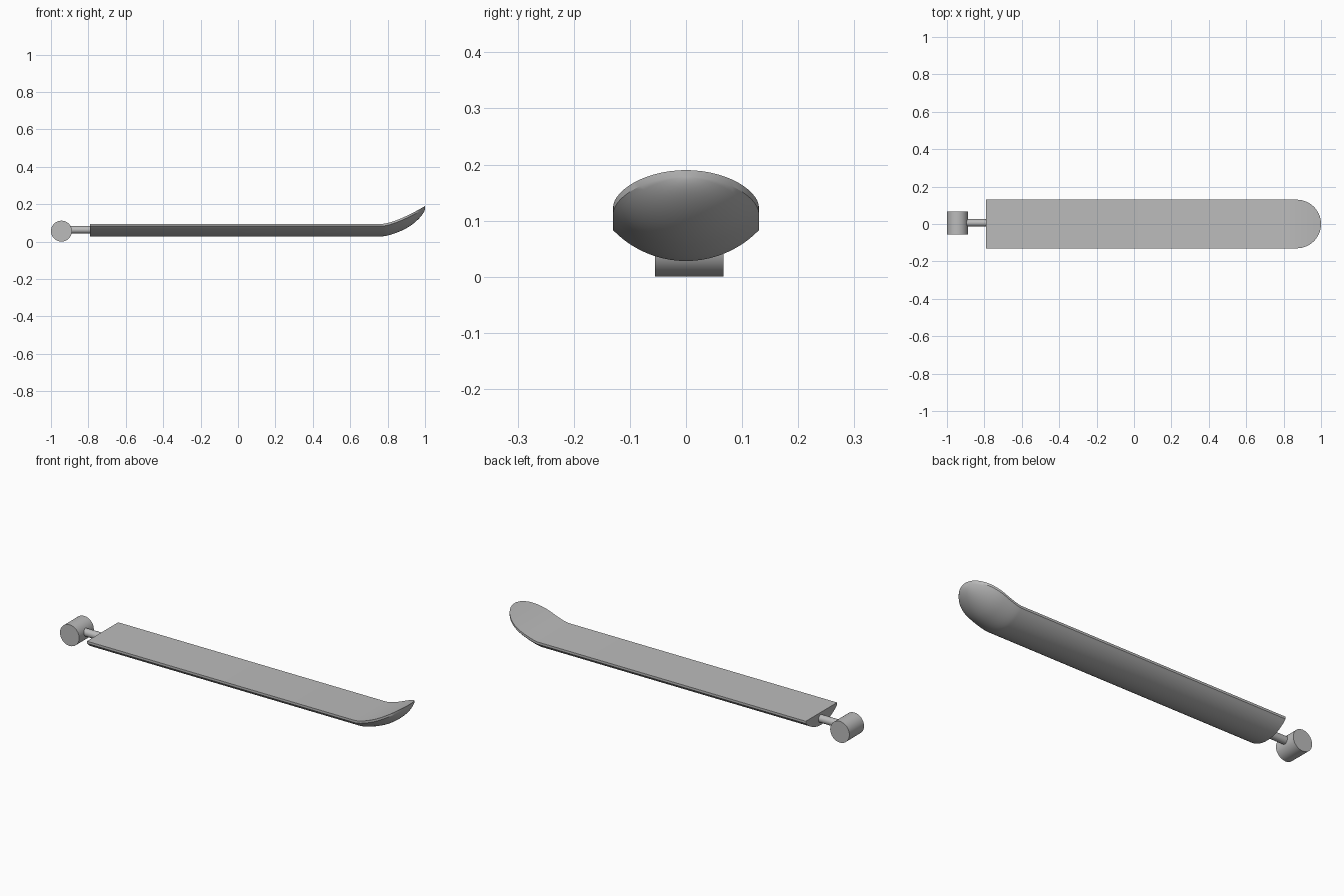
import bpy, bmesh, math
from mathutils import Matrix

cube = bpy.data.objects.get("Cube")
if cube:
    bpy.data.objects.remove(cube, do_unlink=True)

grey = bpy.data.materials.new("plain grey")
grey.use_nodes = True
colour = (0.5, 0.5, 0.5, 1)
grey.diffuse_color = colour
grey.node_tree.nodes["Principled BSDF"].inputs["Base Color"].default_value = colour


def finish(bm, name):
    bmesh.ops.recalc_face_normals(bm, faces=bm.faces)
    mesh = bpy.data.meshes.new(name)
    bm.to_mesh(mesh)
    bm.free()
    mesh.materials.append(grey)
    obj = bpy.data.objects.new(name, mesh)
    bpy.context.collection.objects.link(obj)
    bpy.ops.object.select_all(action='DESELECT')
    obj.select_set(True)
    bpy.context.view_layer.objects.active = obj
    bpy.ops.object.shade_smooth_by_angle(angle=math.radians(30))


def cylinder(name, radius, length, centre, axis, sides):
    bm = bmesh.new()
    turn = Matrix.Rotation(math.pi / 2, 4, axis)
    bmesh.ops.create_cone(bm, cap_ends=True, segments=sides, radius1=radius,
                          radius2=radius, depth=length,
                          matrix=Matrix.Translation(centre) @ turn)
    finish(bm, name)


# Board: flat top, thin vertical rim, rounded underside, upturned tip
HALF, RIM, DEPTH, SEGS = 0.13, 0.012, 0.055, 20
BEND, ROUND = 0.775, 0.87


def section(x):
    """Flat top and circular-arc underside at one station along the board."""
    rise = max(0, (x - BEND) / (1 - BEND))
    top = 0.095 + 0.095 * rise ** 1.4
    t = max(0, (x - ROUND) / (1 - ROUND))
    scale = max(0.03, math.sqrt(max(0, 1 - t * t)))
    radius = (HALF ** 2 + DEPTH ** 2) / (2 * DEPTH)
    half_angle = math.asin(HALF / radius)
    points = [(x, -HALF * scale, top)]
    for i in range(SEGS + 1):
        a = half_angle * (2 * i / SEGS - 1)
        drop = radius * (math.cos(a) - math.cos(half_angle))
        points.append((x, radius * math.sin(a) * scale, top - RIM - drop * scale))
    points.append((x, HALF * scale, top))
    return points


stations = [-0.79, 0]
stations += [BEND + (ROUND - BEND) * i / 6 for i in range(6)]
stations += [ROUND + (1 - ROUND) * math.sin(math.pi / 2 * i / 14) for i in range(15)]

bm = bmesh.new()
rings = [[bm.verts.new(p) for p in section(x)] for x in stations]
count = len(rings[0])
for a, b in zip(rings, rings[1:]):
    for i in range(count):
        j = (i + 1) % count
        bm.faces.new((a[i], a[j], b[j], b[i]))
bm.faces.new(rings[0])
bm.faces.new(rings[-1])
finish(bm, "board")

# Rear rod and cross roller
cylinder("rear_rod", 0.02, 0.16, (-0.84, 0.006, 0.063), 'Y', 20)
cylinder("rear_roller", 0.056, 0.122, (-0.944, 0.006, 0.056), 'X', 32)
